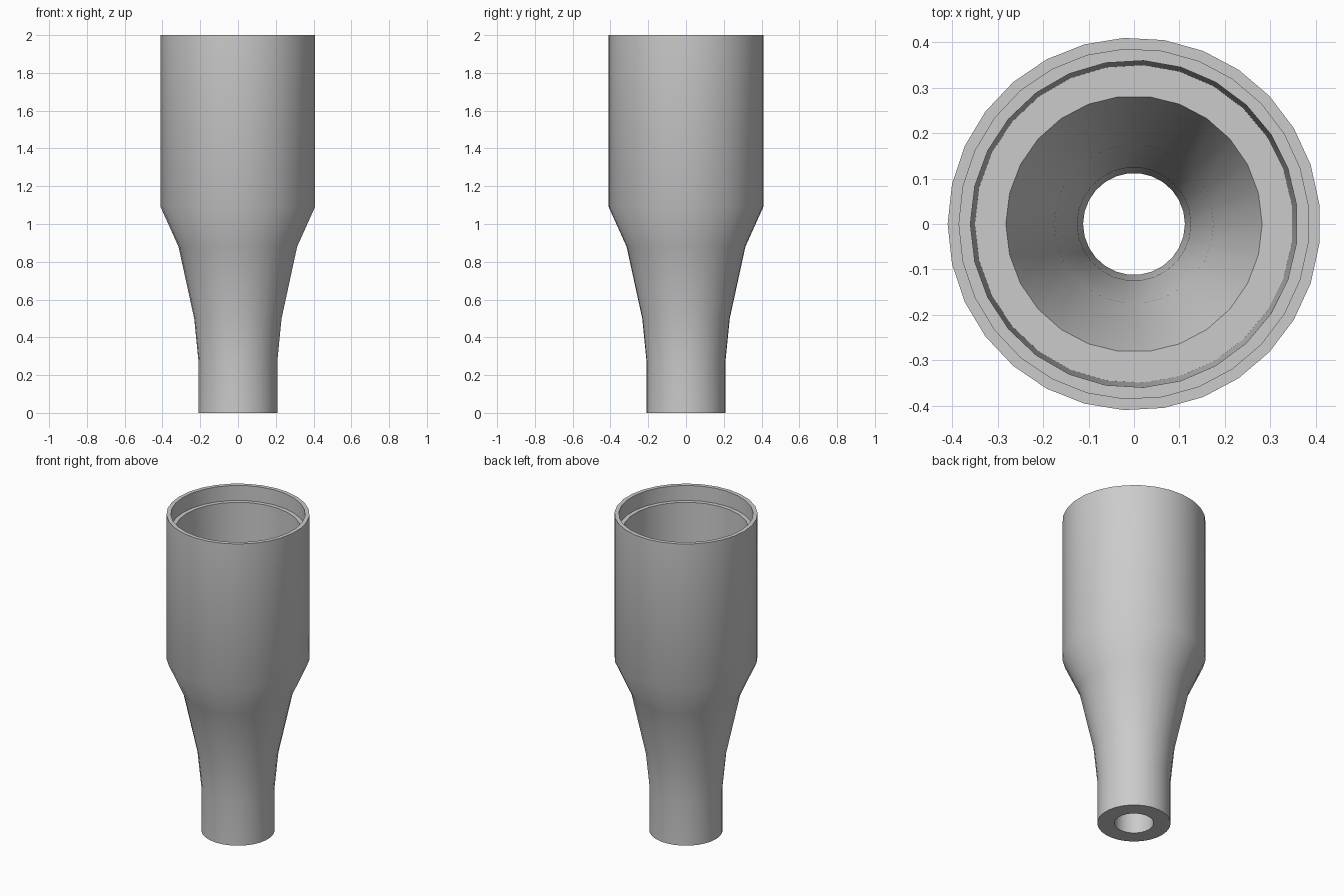
import bpy, bmesh
from math import pi, cos, sin, radians

if "Cube" in bpy.data.objects:
    bpy.data.objects.remove(bpy.data.objects["Cube"], do_unlink=True)

grey = bpy.data.materials.new("light_grey")
grey.use_nodes = True
grey.diffuse_color = (0.6, 0.6, 0.6, 1)
grey.node_tree.nodes["Principled BSDF"].inputs["Base Color"].default_value = (0.6, 0.6, 0.6, 1)

bm = bmesh.new()


def lathe(profile, count):
    """Revolve (radius, height) points; return the edges of the first and last rings."""
    rings = []
    for r, z in profile:
        angles = [pi - 2 * pi * i / count for i in range(count)]
        rings.append([bm.verts.new((r * cos(a), r * sin(a), z)) for a in angles])
    for low, high in zip(rings, rings[1:]):
        for i in range(count):
            j = (i + 1) % count
            bm.faces.new((low[i], low[j], high[j], high[i]))
    return [[bm.edges.get((ring[i - 1], ring[i])) for i in range(count)]
            for ring in (rings[0], rings[-1])]


def annulus(outer, inner):
    bmesh.ops.triangle_fill(bm, use_beauty=True, edges=outer + inner)


# Outer shell, flat rim and the short wall of the rim recess
foot, recess = lathe([(0.21, 0), (0.21, 0.28), (0.232, 0.5), (0.315, 0.88), (0.41, 1.09),
                      (0.41, 2), (0.385, 2), (0.385, 1.905)], 29)
# Slightly tapered wall of the wide chamber
chamber_top, chamber_floor = lathe([(0.36, 1.905), (0.35, 1.1)], 27)
# Funnel and through hole
funnel_top, hole = lathe([(0.282, 1.1), (0.175, 0.82), (0.125, 0.5), (0.112, 0.28), (0.112, 0)], 26)

# Flat rings joining the walls: ledge, chamber floor, underside
annulus(recess, chamber_top)
annulus(chamber_floor, funnel_top)
annulus(foot, hole)

bmesh.ops.recalc_face_normals(bm, faces=bm.faces)
mesh = bpy.data.meshes.new("tapered_sleeve")
bm.to_mesh(mesh)
bm.free()
mesh.materials.append(grey)
sleeve = bpy.data.objects.new("tapered_sleeve", mesh)
bpy.context.collection.objects.link(sleeve)

bpy.ops.object.select_all(action="DESELECT")
sleeve.select_set(True)
bpy.context.view_layer.objects.active = sleeve
bpy.ops.object.shade_smooth_by_angle(angle=radians(30))
